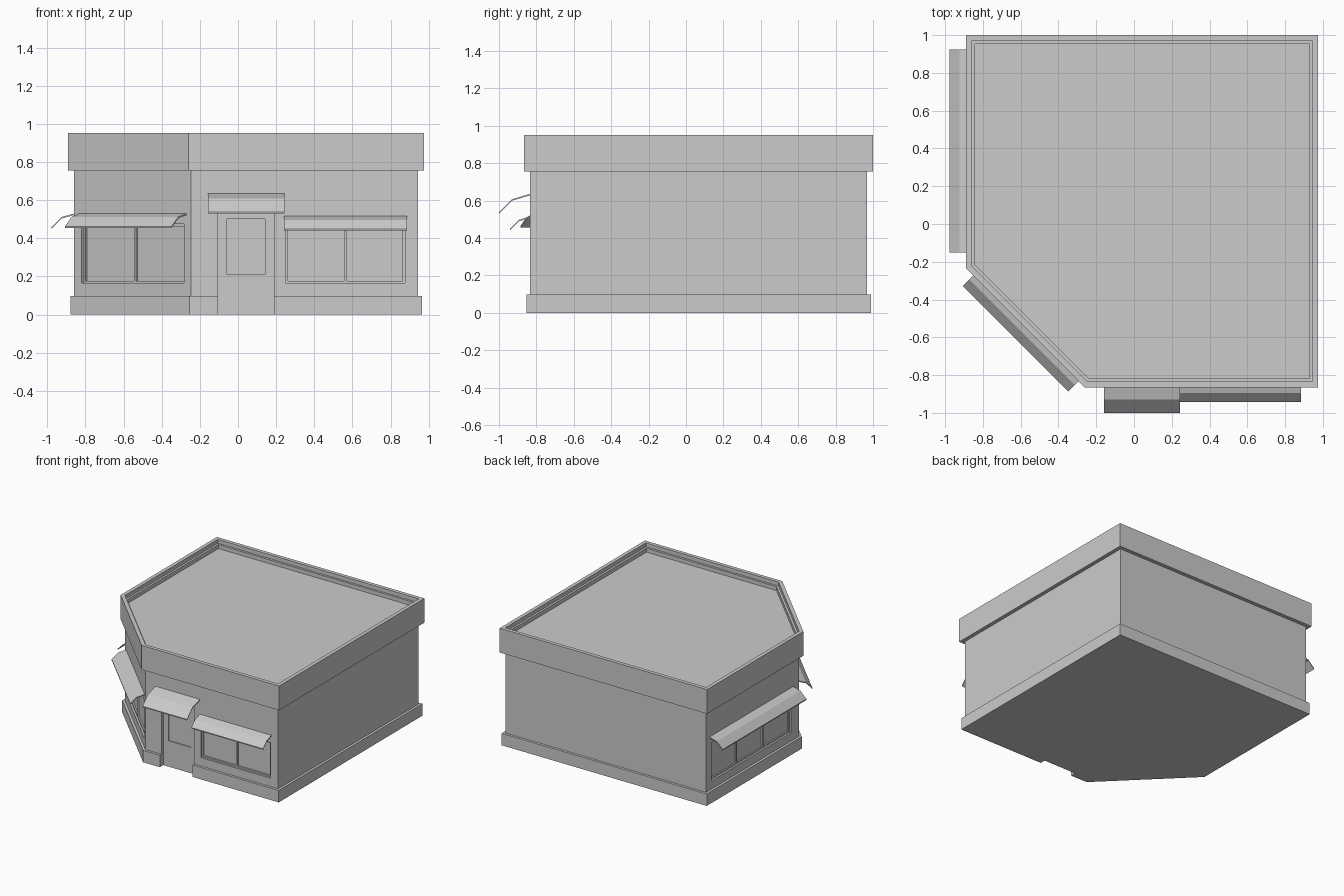
import bpy, bmesh
from math import radians
from mathutils import Matrix, Vector

if "Cube" in bpy.data.objects:
    bpy.data.objects.remove(bpy.data.objects["Cube"])


def make_object(name, bm):
    bmesh.ops.recalc_face_normals(bm, faces=bm.faces[:])
    mesh = bpy.data.meshes.new(name)
    bm.to_mesh(mesh)
    bm.free()
    obj = bpy.data.objects.new(name, mesh)
    bpy.context.collection.objects.link(obj)
    return obj


def outline(d):
    # square plan with one cut corner, shrunk inwards by d
    return [(-0.89 + d, -0.235 + 0.414 * d), (-0.26 + 0.414 * d, -0.865 + d),
            (0.975 - d, -0.865 + d), (0.975 - d, 1.0 - d), (-0.89 + d, 1.0 - d)]


def stacked_shell(name, steps):
    # closed solid from (inset, height) steps of the plan outline
    bm = bmesh.new()
    rings = [[bm.verts.new((x, y, z)) for x, y in outline(d)] for d, z in steps]
    n = len(rings[0])
    for a, b in zip(rings, rings[1:]):
        for i in range(n):
            j = (i + 1) % n
            bm.faces.new((a[i], a[j], b[j], b[i]))
    bm.faces.new(rings[0][::-1])
    bm.faces.new(rings[-1])
    return make_object(name, bm)


def wall_frame(x, y, angle):
    # local -y points out of the wall, local x runs along it
    return Matrix.Translation((x, y, 0)) @ Matrix.Rotation(radians(angle), 4, 'Z')


def cut_box(target, frame, x0, x1, z0, z1, depth, front=-0.06):
    bm = bmesh.new()
    size = Matrix.Diagonal((x1 - x0, depth - front, z1 - z0, 1))
    mid = Matrix.Translation(((x0 + x1) / 2, (depth + front) / 2, (z0 + z1) / 2))
    bmesh.ops.create_cube(bm, size=1, matrix=frame @ mid @ size)
    cutter = make_object("opening_cutter", bm)
    cutter.hide_render = True
    mod = target.modifiers.new("opening", 'BOOLEAN')
    mod.operation = 'DIFFERENCE'
    mod.solver = 'EXACT'
    mod.object = cutter
    bpy.context.view_layer.objects.active = target
    bpy.ops.object.modifier_apply(modifier=mod.name)
    bpy.data.objects.remove(cutter)


def window(target, frame, width, z0, z1, panes):
    # shallow opening, then deeper panes leaving a frame and mullions
    h, rim = width / 2, 0.012
    cut_box(target, frame, -h, h, z0, z1, 0.015)
    w = (width - rim) / panes
    for i in range(panes):
        x = -h + rim + i * w
        cut_box(target, frame, x, x + w - rim, z0 + rim, z1 - rim, 0.026)


def awning(name, frame, width, profile, thick=0.008):
    # bent sheet: (distance from wall, height) profile swept along the wall
    pts = profile + [(d, z - thick) for d, z in reversed(profile)]
    bm = bmesh.new()
    ends = [[bm.verts.new(frame @ Vector((s * width / 2, -d, z))) for d, z in pts]
            for s in (-1, 1)]
    n = len(pts)
    for i in range(n):
        j = (i + 1) % n
        bm.faces.new((ends[0][i], ends[0][j], ends[1][j], ends[1][i]))
    for end in ends:
        for i in range(len(profile) - 1):
            bm.faces.new((end[i], end[i + 1], end[n - 2 - i], end[n - 1 - i]))
    return make_object(name, bm)


# Plinth, walls, overhanging parapet and sunken roof
shell = stacked_shell("building_shell", [
    (0.011, 0), (0.011, 0.097), (0.031, 0.097), (0.031, 0.755), (0, 0.755),
    (0, 0.952), (0.03, 0.952), (0.03, 0.92), (0.047, 0.92), (0.047, 0.888)])

front = wall_frame(0.5625, -0.834, 0)
corner = wall_frame(-0.5505, -0.5305, -45)
side = wall_frame(-0.859, 0.3875, -90)
entry = wall_frame(0.0425, -0.834, 0)

# Windows
window(shell, front, 0.625, 0.165, 0.455, 2)
window(shell, corner, 0.76, 0.165, 0.475, 2)
window(shell, side, 1.02, 0.165, 0.475, 3)

# Doorway with a glazed panel
cut_box(shell, entry, -0.1475, 0.1475, -0.05, 0.56, 0.025)
cut_box(shell, entry, -0.10, 0.10, 0.21, 0.50, 0.033)

# Awnings
low = [(0, 0.53), (0.065, 0.512), (0.118, 0.46)]
awning("front_awning", front, 0.645, [(0, 0.516), (0.06, 0.497), (0.108, 0.448)])
awning("corner_awning", corner, 0.79, [(0, 0.53), (0.06, 0.512), (0.108, 0.463)])
awning("side_awning", side, 1.075, low)
awning("door_awning", entry, 0.40, [(0, 0.636), (0.095, 0.608), (0.166, 0.537)])
